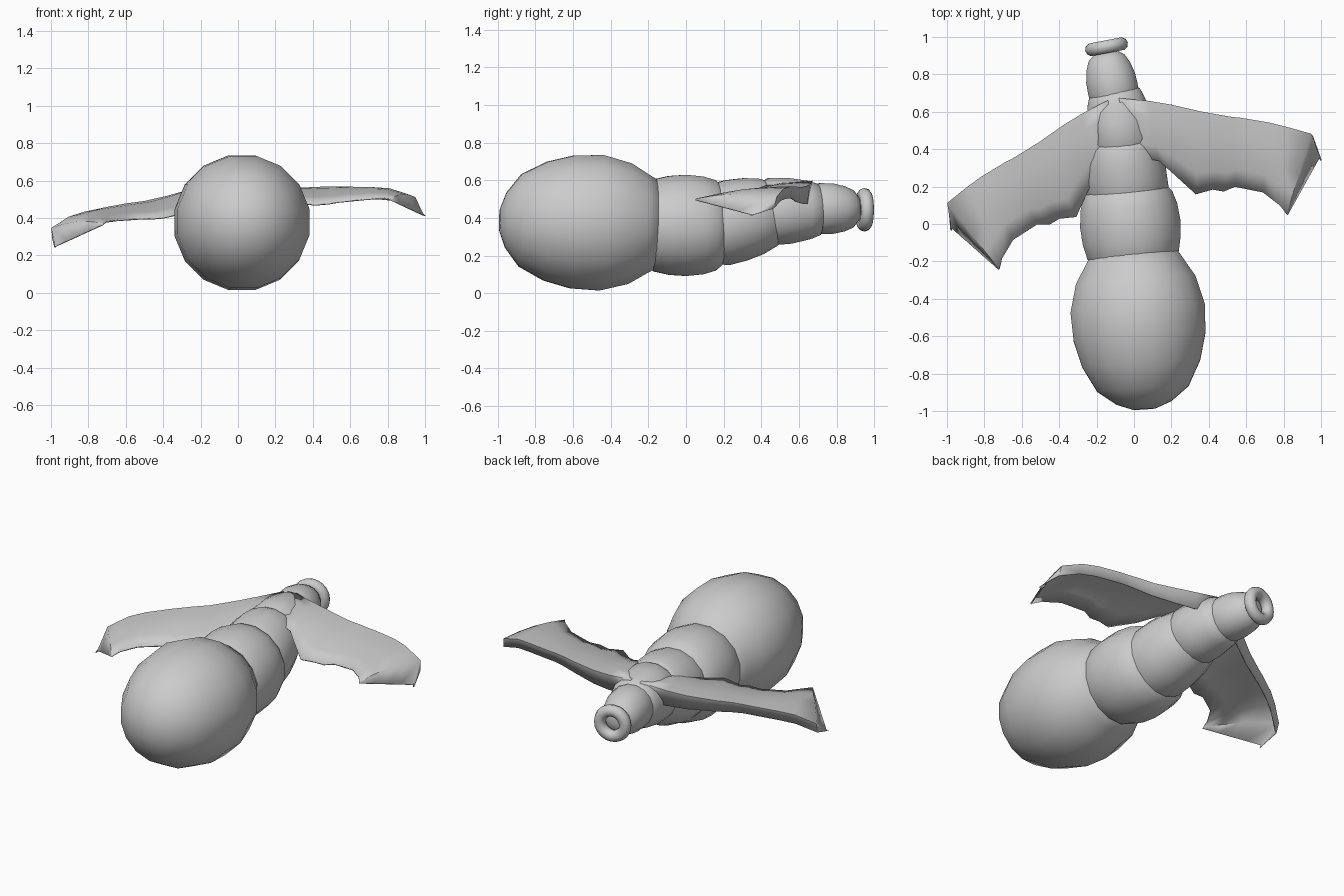
import bpy, bmesh, math
from mathutils import Vector

if "Cube" in bpy.data.objects:
    bpy.data.objects.remove(bpy.data.objects["Cube"])

grey = bpy.data.materials.new("plain_grey")
grey.diffuse_color = (0.6, 0.6, 0.6, 1)
grey.use_nodes = True
grey.node_tree.nodes["Principled BSDF"].inputs["Base Color"].default_value = grey.diffuse_color


def finish(name, bm, angle):
    bmesh.ops.recalc_face_normals(bm, faces=bm.faces)
    me = bpy.data.meshes.new(name)
    bm.to_mesh(me)
    bm.free()
    me.materials.append(grey)
    ob = bpy.data.objects.new(name, me)
    bpy.context.collection.objects.link(ob)
    bpy.ops.object.select_all(action='DESELECT')
    ob.select_set(True)
    bpy.context.view_layer.objects.active = ob
    bpy.ops.object.shade_smooth_by_angle(angle=math.radians(angle))
    return ob


def lathe(name, start, end, profile, sides=16):
    """Round body part: profile holds (fraction along axis, radius)."""
    a, b = Vector(start), Vector(end)
    d = (b - a).normalized()
    u = d.cross(Vector((0, 0, 1))).normalized()
    v = u.cross(d)
    bm = bmesh.new()
    rings = []
    for t, r in profile:
        c = a.lerp(b, t)
        angs = [2 * math.pi * (i + 0.5) / sides for i in range(sides)]
        rings.append([bm.verts.new(c + u * r * math.cos(q) + v * r * math.sin(q)) for q in angs])
    for p, q in zip(rings, rings[1:]):
        for i in range(sides):
            j = (i + 1) % sides
            bm.faces.new((p[i], p[j], q[j], q[i]))
    bm.faces.new(rings[0])
    bm.faces.new(rings[-1])
    finish(name, bm, 60)


# Body segments from the big front bulb to the thin end
lathe("front_bulb", (0.055, -0.99, 0.39), (0.0, -0.15, 0.365),
      [(0, 0.06), (0.04, 0.15), (0.13, 0.25), (0.29, 0.322), (0.46, 0.36),
       (0.64, 0.367), (0.82, 0.327), (0.92, 0.275), (1, 0.235)])
lathe("middle_segment", (0.0, -0.22, 0.36), (-0.04, 0.22, 0.36),
      [(0, 0.22), (0.12, 0.25), (0.3, 0.268), (0.5, 0.274), (0.7, 0.265),
       (0.85, 0.245), (0.93, 0.215), (1, 0.15)])
lathe("rear_segment", (-0.025, 0.1, 0.345), (-0.075, 0.48, 0.44),
      [(0, 0.2), (0.2, 0.225), (0.45, 0.224), (0.68, 0.212), (0.88, 0.188), (0.97, 0.165), (1, 0.1)])
lathe("torso", (-0.055, 0.38, 0.43), (-0.105, 0.72, 0.445),
      [(0, 0.15), (0.2, 0.182), (0.5, 0.178), (0.8, 0.158), (0.96, 0.138), (1, 0.11)])
lathe("neck", (-0.1, 0.66, 0.45), (-0.155, 0.925, 0.447),
      [(0, 0.125), (0.2, 0.138), (0.45, 0.136), (0.68, 0.122), (0.86, 0.1), (0.96, 0.065), (1, 0.03)])

# Ring at the thin end
axis = Vector((-0.19, 1, 0))
bpy.ops.mesh.primitive_torus_add(major_radius=0.08, minor_radius=0.036,
                                 major_segments=20, minor_segments=10,
                                 location=(-0.147, 0.948, 0.443),
                                 rotation=axis.to_track_quat('Z', 'Y').to_euler())
ring = bpy.context.object
ring.name = "end_ring"
ring.data.materials.append(grey)
bpy.ops.object.shade_smooth_by_angle(angle=math.radians(60))

# Wing stations: leading edge, trailing edge, depth of the folded front lip
stations = [
    ((-0.08, 0.67, 0.595), (-0.03, 0.36, 0.575), 0.10),
    ((0.08, 0.655, 0.575), (0.13, 0.34, 0.535), 0.10),
    ((0.2, 0.635, 0.565), (0.21, 0.27, 0.50), 0.09),
    ((0.35, 0.6, 0.56), (0.33, 0.16, 0.475), 0.075),
    ((0.46, 0.58, 0.565), (0.42, 0.185, 0.47), 0.065),
    ((0.52, 0.57, 0.565), (0.48, 0.175, 0.475), 0.06),
    ((0.57, 0.565, 0.565), (0.54, 0.2, 0.485), 0.06),
    ((0.72, 0.54, 0.562), (0.69, 0.17, 0.5), 0.06),
    ((0.82, 0.515, 0.552), (0.78, 0.1, 0.505), 0.06),
    ((0.945, 0.48, 0.51), (0.815, 0.055, 0.5), 0.06),
    ((0.99, 0.355, 0.415), (0.82, 0.05, 0.495), 0.005),
]
mid_point = Vector((0.01, 0.16, 0.32))
mid_normal = Vector((1, 0.19, 0.085)).normalized()


def wing(name, mirrored):
    bm = bmesh.new()
    rows = []
    for k, (lead, trail, lip) in enumerate(stations):
        a, b = Vector(lead), Vector(trail)
        pts = [a + Vector((0.01, -0.015, -lip)), a]
        for t in (0.25, 0.5, 0.75, 1):
            camber = 0.02 * math.sin(math.pi * t) if 0 < k < 10 else 0
            pts.append(a.lerp(b, t) + Vector((0, 0, camber)))
        if mirrored:
            pts = [p - 2 * mid_normal * mid_normal.dot(p - mid_point) for p in pts]
        rows.append([bm.verts.new(p) for p in pts])
    for p, q in zip(rows, rows[1:]):
        for i in range(len(p) - 1):
            bm.faces.new((p[i], p[i + 1], q[i + 1], q[i]))
    ob = finish(name, bm, 40)
    sheet = ob.modifiers.new("thickness", 'SOLIDIFY')
    sheet.thickness = 0.008
    sheet.offset = 0


wing("right_wing", False)
wing("left_wing", True)
